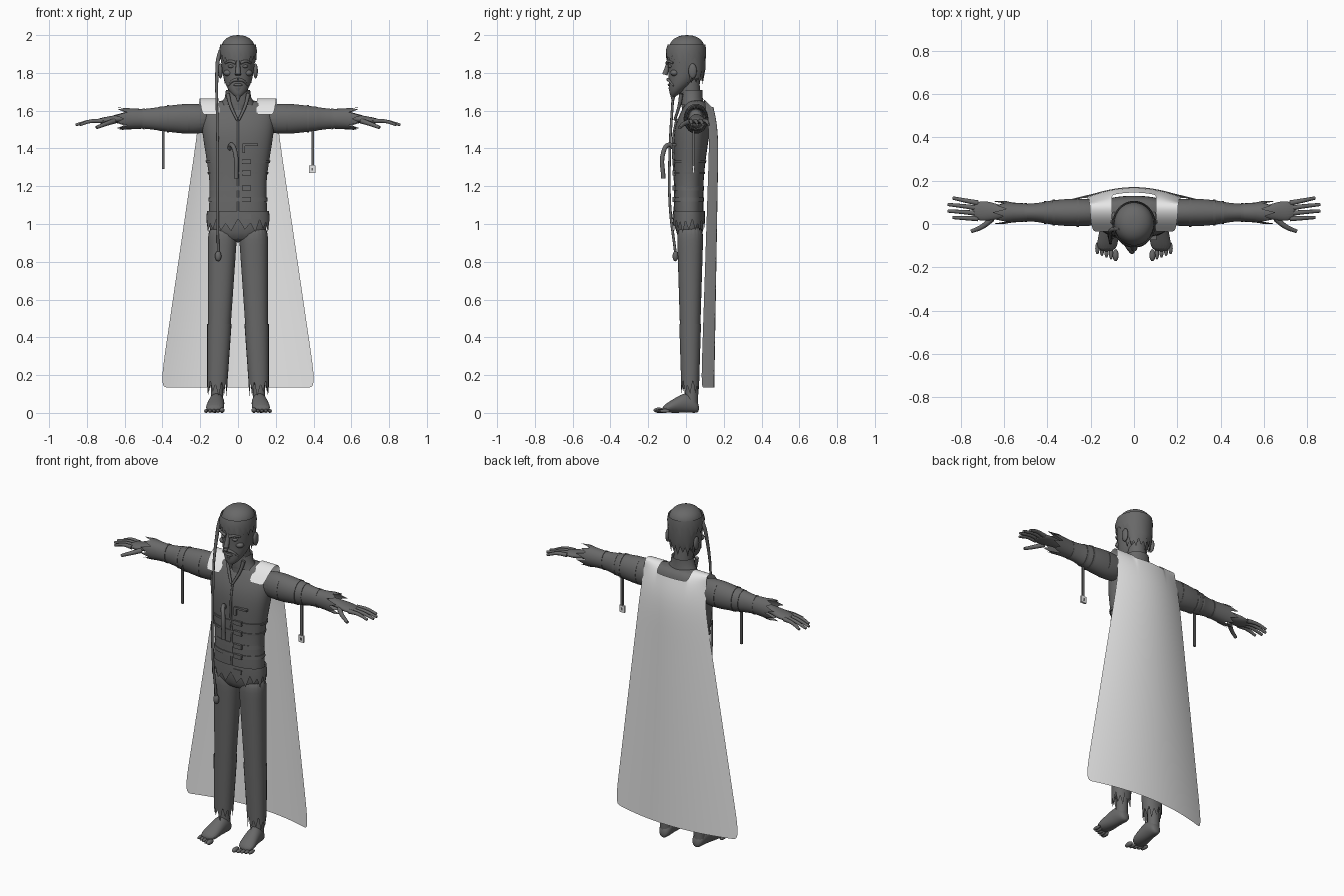
import bpy, bmesh
from math import sin, cos, pi, copysign, radians
from mathutils import Matrix

if "Cube" in bpy.data.objects:
    bpy.data.objects.remove(bpy.data.objects["Cube"])


def material(name, value):
    mat = bpy.data.materials.new(name)
    mat.use_nodes = True
    colour = (value, value, value, 1)
    mat.diffuse_color = colour
    mat.node_tree.nodes["Principled BSDF"].inputs["Base Color"].default_value = colour
    return mat


GREY = material("dark grey", 0.14)
WHITE = material("white", 0.8)


def finish(obj, mat, mirror, subdivide=False):
    obj.data.materials.append(mat)
    bpy.ops.object.select_all(action='DESELECT')
    obj.select_set(True)
    bpy.context.view_layer.objects.active = obj
    if obj.type == 'CURVE':
        bpy.ops.object.convert(target='MESH')
        obj = bpy.context.object
    bpy.ops.object.shade_smooth_by_angle(angle=radians(50))
    if mirror:
        obj.modifiers.new("Mirror", 'MIRROR').use_mirror_merge = False
    if subdivide:
        obj.modifiers.new("Subdivision", 'SUBSURF').levels = 2
    return obj


def from_bmesh(name, bm, mat=GREY, mirror=False, subdivide=False):
    bmesh.ops.recalc_face_normals(bm, faces=bm.faces)
    mesh = bpy.data.meshes.new(name)
    bm.to_mesh(mesh)
    bm.free()
    obj = bpy.data.objects.new(name, mesh)
    bpy.context.collection.objects.link(obj)
    return finish(obj, mat, mirror, subdivide)


def loft(name, axis, rings, sides=20, power=2, ragged=0, cap=True, mirror=False, subdivide=False):
    """Skin over rings (place, centre a, centre b, radius a, radius b); the last ring can be ragged."""
    bm = bmesh.new()
    loops = []
    for ring in rings:
        place, ca, cb, ra, rb = ring
        loop = []
        for i in range(sides):
            c, s = cos(2 * pi * i / sides), sin(2 * pi * i / sides)
            a = ca + ra * copysign(abs(c) ** (2 / power), c)
            b = cb + rb * copysign(abs(s) ** (2 / power), s)
            t = place
            if ring is rings[-1]:
                t += ragged * (i % 2 - 0.5) * (1 + sin(i * 1.7) / 2)
            loop.append(bm.verts.new({'x': (t, a, b), 'y': (a, t, b), 'z': (a, b, t)}[axis]))
        loops.append(loop)
    for low, high in zip(loops, loops[1:]):
        for i in range(sides):
            j = (i + 1) % sides
            bm.faces.new((low[i], low[j], high[j], high[i]))
    if cap:
        bm.faces.new(loops[0])
        bm.faces.new(loops[-1])
    return from_bmesh(name, bm, GREY, mirror, subdivide)


def upright(name, rings, **options):
    """Central loft from rings (height, depth, half width, half depth)."""
    return loft(name, 'z', [(z, 0, y, rx, ry) for z, y, rx, ry in rings], **options)


def arm(name, rings, **options):
    """Mirrored loft along the arm from rings (x, half depth, half height)."""
    loft(name, 'x', [(x, .053, 1.557, ry, rz) for x, ry, rz in rings], mirror=True, **options)


def leg(name, heights, grow, **options):
    """Mirrored tapering loft down the leg."""
    rings = []
    for z in heights:
        radius = .045 + .035 * z + grow
        rings.append((z, .115 - .035 * z, .022, radius, radius * .9))
    loft(name, 'z', rings, power=2.2, mirror=True, **options)


def tube(name, points, radius, taper=1, mirror=False):
    curve = bpy.data.curves.new(name, 'CURVE')
    curve.dimensions = '3D'
    curve.bevel_depth, curve.bevel_resolution = radius, 3
    curve.resolution_u, curve.use_fill_caps = 5, True
    spline = curve.splines.new('BEZIER')
    last = len(points) - 1
    spline.bezier_points.add(last)
    for i, (knot, place) in enumerate(zip(spline.bezier_points, points)):
        knot.co = place
        knot.handle_left_type = knot.handle_right_type = 'AUTO'
        knot.radius = 1 + (taper - 1) * i / last
    obj = bpy.data.objects.new(name, curve)
    bpy.context.collection.objects.link(obj)
    finish(obj, GREY, mirror)


def solid(name, centre, size, ball=False, mirror=False, mat=GREY):
    bm = bmesh.new()
    matrix = Matrix.Translation(centre) @ Matrix.Diagonal((*size, 1))
    if ball:
        bmesh.ops.create_uvsphere(bm, u_segments=16, v_segments=10, radius=0.5, matrix=matrix)
    else:
        bmesh.ops.create_cube(bm, size=1, matrix=matrix)
    from_bmesh(name, bm, mat, mirror)


# Jacket body with belts and a torn hem
TORSO = [(.9, .02, .13, .06), (1, .015, .165, .08), (1.2, .015, .145, .075), (1.35, .02, .17, .085),
         (1.5, .03, .195, .1), (1.6, .055, .2, .08), (1.66, .055, .14, .05)]
upright("jacket", TORSO, power=2.3, subdivide=True)


def girth(z, grow):
    for a, b in zip(TORSO, TORSO[1:]):
        if a[0] <= z <= b[0]:
            f = (z - a[0]) / (b[0] - a[0])
            y, rx, ry = [u + (v - u) * f for u, v in zip(a[1:], b[1:])]
            return z, y, rx + grow, ry + grow


upright("jacket_hem", [girth(z, .006) for z in (1.07, 1.03, .99)], sides=36, power=2.3, ragged=.05, cap=False)
for z, half in ((1.04, .012), (1.13, .01), (1.19, .012), (1.27, .006), (1.33, .006)):
    upright("belt", [girth(z - half, .004), girth(z + half, .004)], sides=36, power=2.3)
    solid("belt_buckle", (.045, -.064, z), (.05, .016, .025))
solid("chest_tab", (.065, -.064, 1.42), (.08, .02, .012))
solid("chest_tab_end", (.03, -.064, 1.4), (.014, .02, .05))
tube("front_seam", [(0, -.06, 1.05), (0, -.058, 1.2), (0, -.068, 1.45), (0, -.05, 1.56)], .006)
tube("chest_strap", [(-.045, -.06, 1.4), (-.035, -.09, 1.42), (-.015, -.12, 1.38), (-.01, -.12, 1.24)], .012)
tube("lapel", [(.055, -.025, 1.69), (.04, -.035, 1.63), (.004, -.06, 1.55)], .011, .6, mirror=True)

# Neck and collar, dipping at the throat
tube("neck", [(0, .03, 1.58), (0, .02, 1.78)], .053)
collar = upright("collar", [(1.63, .035, .095, .06), (1.67, .03, .07, .058), (1.71, .03, .064, .058)], cap=False)
for v in collar.data.vertices:
    if v.co.z > 1.65 and v.co.y < 0:
        v.co.z += v.co.y

# Sleeves, bands and hanging straps
arm("sleeve", [(.13, .06, .07), (.24, .064, .084), (.32, .064, .076), (.4, .054, .067), (.46, .04, .055),
               (.56, .042, .05)], subdivide=True)
arm("sleeve_cuff", [(.5, .042, .052), (.56, .046, .055), (.62, .054, .06)], ragged=.05, cap=False)
for x, r in ((.26, .066), (.37, .06), (.41, .053), (.5, .043)):
    arm("sleeve_band", [(x - .006, r, r + .013), (x + .006, r, r + .012)])
solid("hanging_strap", (.395, .04, 1.4), (.014, .01, .22), mirror=True)
solid("strap_buckle", (.393, .04, 1.29), (.034, .012, .04), mat=WHITE)
solid("buckle_slot", (.393, .04, 1.29), (.008, .016, .014))

# Hands
loft("palm", 'x', [(.56, .055, 1.56, .03, .025), (.62, .055, 1.56, .03, .022), (.67, .06, 1.55, .048, .022),
                   (.75, .06, 1.545, .044, .014)], mirror=True, subdivide=True)
for i in range(4):
    y, tip = .097 - .024 * i, .12 - .03 * i
    reach = .82 + .042 * sin(pi * (i + .5) / 4)
    tube("finger", [(.72, y, 1.546), (.78, (y + tip) / 2, 1.544), (reach, tip, 1.525)], .0125, .6, mirror=True)
tube("thumb", [(.655, .025, 1.545), (.7, -.012, 1.53), (.75, -.034, 1.51)], .0145, .6, mirror=True)

# Trousers with loose ragged lower legs
leg("trouser_leg", (.13, .3, .5, .7, .9, 1), 0, subdivide=True)
leg("trouser_cuff", (.47, .3, .18, .13), .003, sides=22, ragged=.06, cap=False)

# Bare feet
tube("ankle", [(.112, .03, .05), (.11, .03, .2)], .034, mirror=True)
FOOT = [(.07, .11, .022, .024), (.04, .11, .038, .045), (0, .113, .041, .056), (-.05, .118, .046, .042),
        (-.13, .127, .052, .018)]
loft("foot", 'y', [(y, x, rz, rx, rz) for y, x, rx, rz in FOOT], mirror=True, subdivide=True)
for i in range(5):
    width = .02 if i else .028
    solid("toe", (.085 + .021 * i, -.144 + .008 * i, width / 2), (width, .056, width), ball=True, mirror=True)

# Head with a wrapped scarf, headband and hair
upright("head", [(1.67, -.07, .012, .01), (1.7, -.055, .046, .036), (1.75, -.018, .074, .074),
                 (1.82, 0, .087, .095), (1.9, 0, .096, .103), (1.96, .005, .09, .094),
                 (1.99, .005, .056, .06), (2, .005, .02, .02)], subdivide=True)
upright("headband", [(1.95, .003, .094, .1), (1.92, 0, .1, .107), (1.875, 0, .097, .104)],
        sides=40, ragged=.03, cap=False)
upright("back_hair", [(1.9, .02, .092, .084), (1.82, .027, .085, .076), (1.765, .03, .07, .058)],
        sides=30, ragged=.04, cap=False)

# Face
tube("nose", [(0, -.092, 1.865), (0, -.1, 1.83), (0, -.112, 1.79)], .009, 1.7)
tube("brow", [(.012, -.1, 1.852), (.04, -.093, 1.862), (.068, -.07, 1.852)], .009, .6, mirror=True)
solid("eye", (.036, -.083, 1.835), (.034, .022, .018), ball=True, mirror=True)
solid("cheekbone", (.052, -.06, 1.8), (.05, .045, .035), ball=True, mirror=True)
tube("moustache", [(0, -.094, 1.765), (.028, -.088, 1.758), (.052, -.066, 1.732)], .01, .4, mirror=True)
solid("mouth", (0, -.085, 1.737), (.05, .024, .016), ball=True)
tube("beard", [(0, -.066, 1.72), (0, -.07, 1.65)], .028, .2)
solid("ear", (.093, .035, 1.81), (.024, .045, .08), ball=True, mirror=True)

# Long braided headband tail with a bead
tube("headband_tail", [(-.06, -.02, 1.965), (-.098, -.025, 1.9), (-.112, -.045, 1.78), (-.112, -.07, 1.65)],
     .013, .55)
tube("braid", [(-.112, -.07, 1.66), (-.108, -.085, 1.4), (-.108, -.085, 1.1), (-.105, -.055, .84)], .007)
solid("braid_bead", (-.105, -.056, .83), (.034, .03, .055), ball=True)

# Cape rows (height, half width, middle depth, edge depth), closing over the shoulders around the neck
rows = []
for k in range(7):
    f = k / 6
    rows.append((.135 + 1.365 * f, .413 - .2 * f, .15 + .023 * f, .08 + .045 * f))
back_rows = len(rows) + 1
rows += [(1.62, .206, .145, .1), (1.66, .205, .1, .1), (1.67, .203, .065, .065), (1.645, .2, .015, .015),
         (1.58, .19, -.035, -.035)]
COLUMNS = 20
bm = bmesh.new()
grid = []
for z, width, middle, edge in rows:
    spread = [2 * i / COLUMNS - 1 for i in range(COLUMNS + 1)]
    grid.append([bm.verts.new((width * u, middle + (edge - middle) * u * u, z)) for u in spread])
for r, (low, high) in enumerate(zip(grid, grid[1:]), 1):
    for i in range(COLUMNS):
        if r < back_rows or abs(spread[i] + spread[i + 1]) > .9:
            bm.faces.new((low[i], low[i + 1], high[i + 1], high[i]))
bmesh.ops.delete(bm, geom=[v for v in bm.verts if not v.link_faces], context='VERTS')
from_bmesh("cape", bm, WHITE, subdivide=True)
